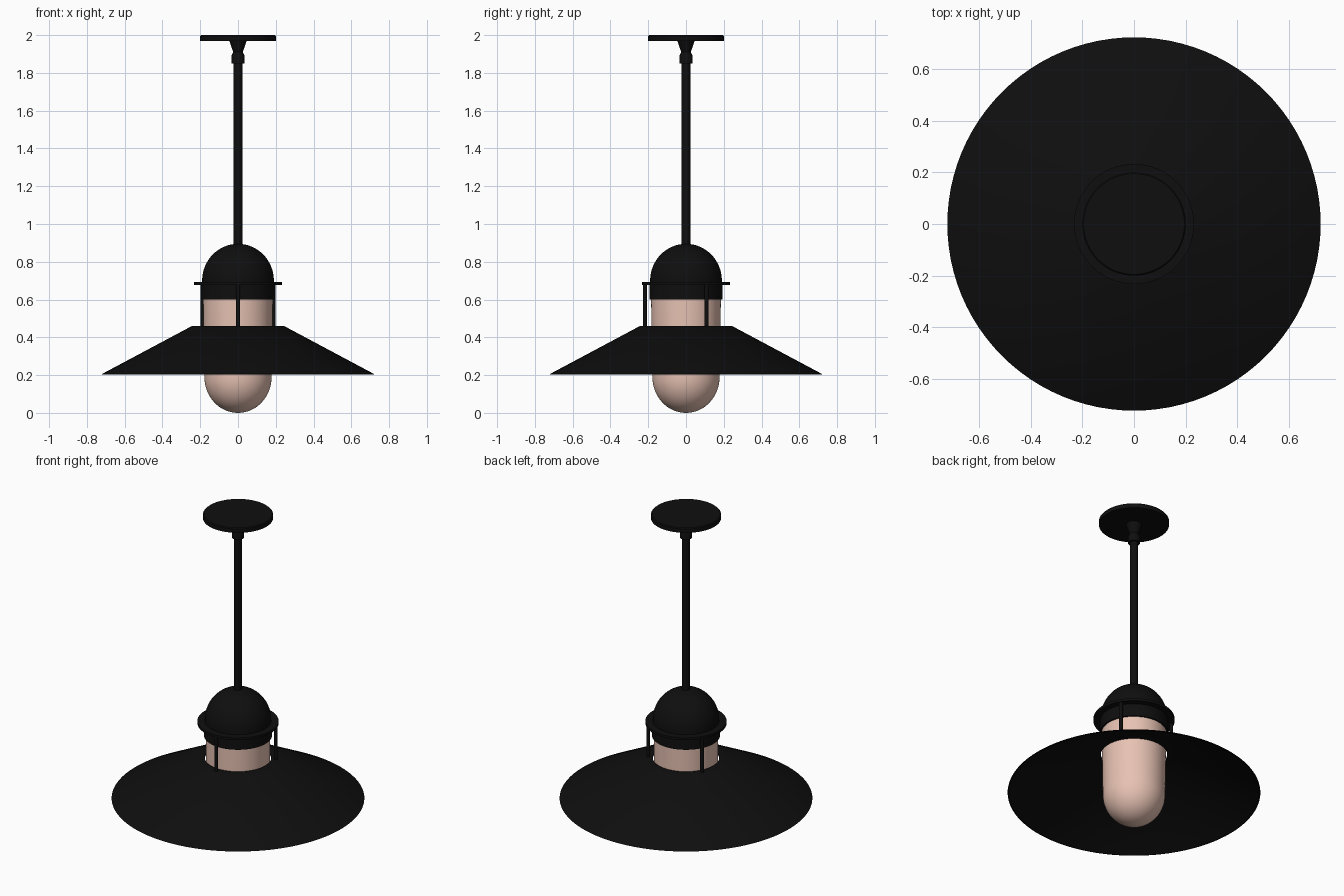
import bpy
from math import sin, cos, pi, radians

cube = bpy.data.objects.get("Cube")
if cube:
    bpy.data.objects.remove(cube, do_unlink=True)


def make_material(name, colour):
    m = bpy.data.materials.new(name)
    m.use_nodes = True
    m.diffuse_color = colour
    m.node_tree.nodes["Principled BSDF"].inputs["Base Color"].default_value = colour
    return m


black = make_material("black metal", (0.0045, 0.0045, 0.0045, 1))
glass = make_material("warm frosted glass", (0.80, 0.54, 0.45, 1))


def lathe(name, profile, mat, sides=64, closed=False):
    """Spin a (radius, height) profile, listed bottom to top on its outside, about z."""
    verts, rings, faces = [], [], []
    for r, z in profile:
        n = 1 if r < 1e-5 else sides
        rings.append([len(verts) + i for i in range(n)])
        verts += [(r * cos(2 * pi * i / sides), r * sin(2 * pi * i / sides), z)
                  for i in range(n)]
    pairs = list(zip(rings, rings[1:]))
    if closed:
        pairs.append((rings[-1], rings[0]))
    for low, high in pairs:
        for i in range(sides):
            j = (i + 1) % sides
            quad = [low[i % len(low)], low[j % len(low)],
                    high[j % len(high)], high[i % len(high)]]
            faces.append(list(dict.fromkeys(quad)))
    mesh = bpy.data.meshes.new(name)
    mesh.from_pydata(verts, [], faces)
    mesh.materials.append(mat)
    ob = bpy.data.objects.new(name, mesh)
    bpy.context.collection.objects.link(ob)
    bpy.ops.object.select_all(action="DESELECT")
    ob.select_set(True)
    bpy.context.view_layer.objects.active = ob
    bpy.ops.object.shade_smooth_by_angle(angle=radians(35))
    return ob


def arc(radius, height, z, start, end, steps=16):
    """Quarter ellipse points between two angles in degrees."""
    points = []
    for i in range(steps + 1):
        a = radians(start + (end - start) * i / steps)
        points.append((radius * cos(a), z + height * sin(a)))
    return points


# Ceiling plate, swivel cone, nut and hanging rod
lathe("ceiling_plate", [(0, 1.97), (0.2, 1.97), (0.2, 1.995), (0.195, 2), (0, 2)], black)
lathe("swivel_cone", [(0, 1.895), (0.02, 1.895), (0.047, 1.972), (0, 1.972)], black, 32)
lathe("swivel_nut", [(0, 1.85), (0.035, 1.85), (0.035, 1.89), (0.025, 1.91), (0, 1.91)],
      black, 24)
lathe("hanging_rod", [(0, 0.88), (0.023, 0.88), (0.023, 1.9), (0, 1.9)], black, 24)

# Domed cap with its collar
lathe("cap_collar", [(0.17, 0.6), (0.194, 0.6), (0.194, 0.685), (0.17, 0.685)],
      black, closed=True)
lathe("cap_dome", [(0.19, 0.68)] + arc(0.19, 0.195, 0.7, 0, 90), black)

# Flat ring around the cap
lathe("support_ring", [(0.18, 0.678), (0.232, 0.678), (0.232, 0.693), (0.18, 0.693)],
      black, closed=True)

# Three posts carrying the shade
for k in range(3):
    a = radians(-90 + 120 * k)
    post = lathe(f"support_post_{k + 1}",
                 [(0, 0.45), (0.0105, 0.45), (0.0105, 0.685), (0, 0.685)], black, 16)
    post.location = (0.217 * cos(a), 0.217 * sin(a), 0)

# Thin conical shade with a flat top and an open centre
lathe("shade", [(0.19, 0.452), (0.238, 0.452), (0.715, 0.203), (0.722, 0.205),
                (0.242, 0.461), (0.19, 0.461)][::-1], black, 96, closed=True)
shade = bpy.data.objects["shade"]
shade.data.flip_normals()

# Frosted glass capsule
lathe("glass_globe", arc(0.178, 0.19, 0.19, -90, 0) + [(0.185, 0.62), (0.17, 0.64), (0, 0.64)],
      glass)
